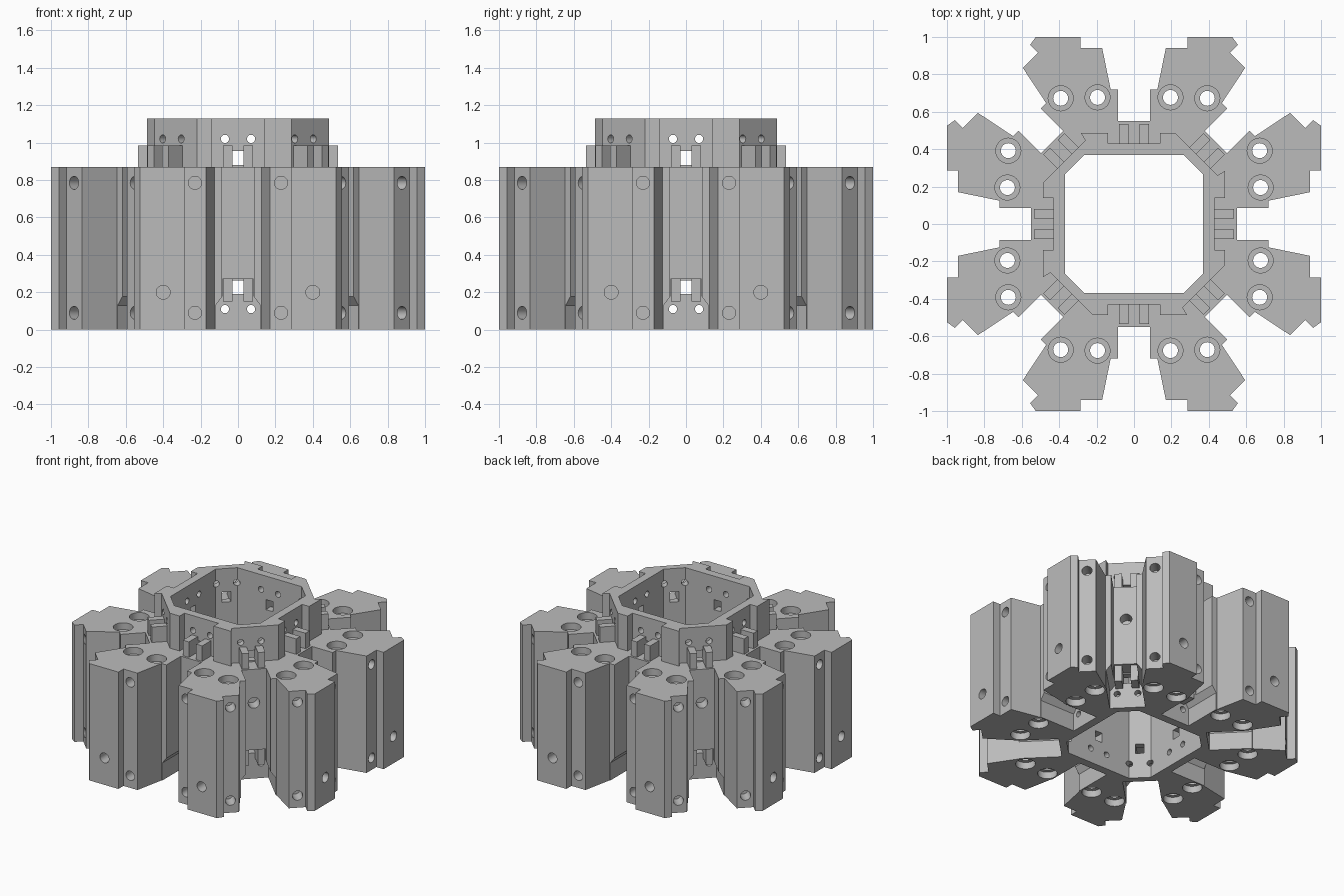
import bpy, bmesh, math
from mathutils import Matrix, Vector

cube = bpy.data.objects.get("Cube")
if cube:
    bpy.data.objects.remove(cube, do_unlink=True)

grey = bpy.data.materials.new("machined grey")
grey.use_nodes = True
grey.diffuse_color = (0.5, 0.5, 0.5, 1)
grey.node_tree.nodes["Principled BSDF"].inputs["Base Color"].default_value = (0.5, 0.5, 0.5, 1)

SHIFT = 0.07      # diagonal stations sit this much further out
TOP = 0.87


def station(k):
    """Frame of one of the eight stations; local +y points outward."""
    out = Matrix.Translation((0, SHIFT if k % 2 else 0, 0))
    return Matrix.Rotation(-k * math.pi / 4, 4, 'Z') @ out


def add_prism(bm, pts, direction):
    """Closed prism from a polygon swept along a direction."""
    face = bm.faces.new([bm.verts.new(p) for p in pts])
    ext = bmesh.ops.extrude_face_region(bm, geom=[face])
    moved = [g for g in ext["geom"] if isinstance(g, bmesh.types.BMVert)]
    bmesh.ops.translate(bm, verts=moved, vec=direction)


def add_box(bm, frame, lo, hi):
    x0, y0, z0 = lo
    pts = [(x0, y0, z0), (hi[0], y0, z0), (hi[0], hi[1], z0), (x0, hi[1], z0)]
    add_prism(bm, [frame @ Vector(p) for p in pts], Vector((0, 0, hi[2] - z0)))


def add_cyl(bm, matrix, radius, depth, sides=24):
    bmesh.ops.create_cone(bm, cap_ends=True, segments=sides, radius1=radius,
                          radius2=radius, depth=depth, matrix=matrix)


def add_bore(bm, frame, x, z, y0, y1, radius):
    """Horizontal round hole along the station direction."""
    m = Matrix.Translation((x, (y0 + y1) / 2, z)) @ Matrix.Rotation(math.pi / 2, 4, 'X')
    add_cyl(bm, frame @ m, radius, y1 - y0)


def finish(bm, name):
    bmesh.ops.recalc_face_normals(bm, faces=bm.faces)
    mesh = bpy.data.meshes.new(name)
    bm.to_mesh(mesh)
    bm.free()
    mesh.materials.append(grey)
    obj = bpy.data.objects.new(name, mesh)
    bpy.context.collection.objects.link(obj)
    return obj


def prism_object(name, outline, z0, z1):
    bm = bmesh.new()
    add_prism(bm, [(x, y, z0) for x, y in outline], Vector((0, 0, z1 - z0)))
    return finish(bm, name)


def four_turns(quarter):
    """Repeat a quarter outline clockwise around z."""
    pts = []
    for _ in range(4):
        pts += quarter
        quarter = [(y, -x) for x, y in quarter]
    return pts


# Lobed body outline: half a lobe, mirrored on the lobe axis, then on the diagonal
half = [(.085, .55), (.085, .72), (.125, .72), (.17, .94), (.285, .94), (.285, 1), (.525, 1)]
r2 = math.sqrt(2)
far = [((v + SHIFT - u) / r2, (v + SHIFT + u) / r2) for u, v in reversed(half[:6])]
lobe = half + far
body = prism_object("lobed_body", four_turns(lobe + [(y, x) for x, y in reversed(lobe)]), 0, TOP)

# Upper ring with recessed sides and a stepped lip at each corner
ring_quarter = [(-.26, .447), (-.285, .487), (-.14, .487), (-.14, .43),
                (.14, .43), (.14, .487), (.22, .487)]
ring = prism_object("upper_ring", four_turns(ring_quarter), TOP, 1.13)

# Central opening
core = prism_object("core_cutter", four_turns([(-.265, .37), (.265, .37)]), -.1, 1.3)

# Vertical bolt holes and their counterbores
bm_through, bm_sink = bmesh.new(), bmesh.new()
for sx in (-1, 1):
    for sy in (-1, 1):
        for x, y in ((.195, .677), (.392, .672), (.677, .195), (.672, .392)):
            at = Vector((sx * x, sy * y, TOP / 2))
            add_cyl(bm_through, Matrix.Translation(at), .04, 1.2)
            for z in (0, TOP):
                add_cyl(bm_sink, Matrix.Translation((at.x, at.y, z)), .067, .1)
through = finish(bm_through, "bolt_cutter")
sink = finish(bm_sink, "counterbore_cutter")

# Side holes, slot pockets, windows and pin holes at every station
bm_side, bm_pocket, bm_window = bmesh.new(), bmesh.new(), bmesh.new()
pocket = [(-.12, -.1), (.12, -.1), (.12, .13), (.082, .18), (.082, .27),
          (-.082, .27), (-.082, .18), (-.12, .13)]
for k in range(8):
    f = station(k)
    for s in (-1, 1):
        for z in (.09, .785):
            add_bore(bm_side, f, s * .23, z, .84, 1.05, .035)
        if k % 2 == 0:
            add_bore(bm_side, f, s * .4, .2, .88, 1.1, .037)
        for z in (.11, 1.02):
            add_bore(bm_window, f, s * .07, z, .3, .6, .022)
    if k % 2:
        add_bore(bm_side, f, 0, .62, .46, .65, .04)
    add_prism(bm_pocket, [f @ Vector((x, .43, z)) for x, z in pocket],
              f.to_3x3() @ Vector((0, .45, 0)))
    add_box(bm_window, f, (-.03, .3, .19), (.03, .53, .262))
    add_box(bm_window, f, (-.03, .3, .88), (.03, .6, .955))
side = finish(bm_side, "side_hole_cutter")
pockets = finish(bm_pocket, "pocket_cutter")
windows = finish(bm_window, "window_cutter")


def carve(obj, cutters):
    for c in cutters:
        mod = obj.modifiers.new(c.name, 'BOOLEAN')
        mod.operation = 'DIFFERENCE'
        mod.solver = 'EXACT'
        mod.object = c
    bpy.context.view_layer.update()
    dg = bpy.context.evaluated_depsgraph_get()
    mesh = bpy.data.meshes.new_from_object(obj.evaluated_get(dg))
    obj.modifiers.clear()
    obj.data = mesh


carve(body, [core, through, sink, side, pockets, windows])
carve(ring, [core, windows])
for c in (core, through, sink, side, pockets, windows):
    bpy.data.objects.remove(c, do_unlink=True)

# Paired fingers above the body and hanging in the lower pockets
for name, z0, z1 in (("upper_fingers", TOP, .985), ("lower_fingers", .15, .275)):
    bm = bmesh.new()
    for k in range(8):
        for x in (-.08, .03):
            add_box(bm, station(k), (x, .425, z0), (x + .05, .535, z1))
    finish(bm, name)

# Smooth the bores, keep the machined edges sharp
bpy.ops.object.select_all(action='DESELECT')
for obj in (body, ring):
    obj.select_set(True)
bpy.context.view_layer.objects.active = body
bpy.ops.object.shade_smooth_by_angle(angle=math.radians(25))
